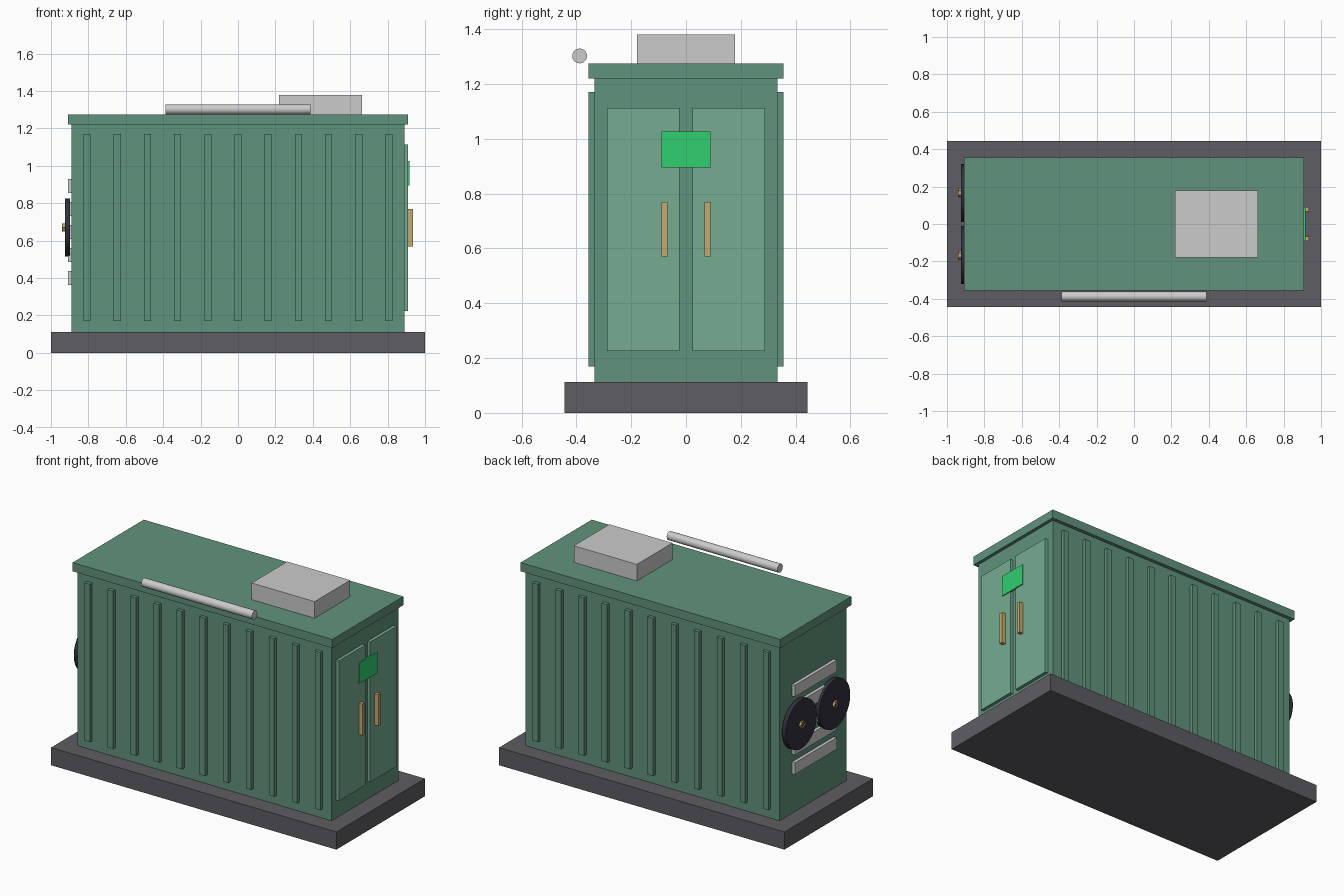
import bpy
from math import pi, radians
from mathutils import Matrix, Vector

if "Cube" in bpy.data.objects:
    bpy.data.objects.remove(bpy.data.objects["Cube"])


def mat(name, r, g, b):
    m = bpy.data.materials.new(name)
    m.diffuse_color = (r, g, b, 1)
    m.use_nodes = True
    m.node_tree.nodes["Principled BSDF"].inputs["Base Color"].default_value = m.diffuse_color
    return m


GREEN = mat("green_paint", 0.12, 0.29, 0.20)
DOOR = mat("door_green", 0.18, 0.41, 0.29)
DARK = mat("dark_plinth", 0.11, 0.11, 0.125)
BLACK = mat("fan_black", 0.03, 0.03, 0.045)
BRASS = mat("brass", 0.55, 0.40, 0.16)
SIGN = mat("sign_green", 0.03, 0.62, 0.16)
WHITE = mat("tube_white", 0.8, 0.8, 0.82)


def box(name, lo, hi, material=None):
    """Box from its two opposite corners."""
    lo, hi = Vector(lo), Vector(hi)
    bpy.ops.mesh.primitive_cube_add(size=1, location=(lo + hi) / 2)
    o = bpy.context.object
    o.name = name
    o.data.transform(Matrix.Diagonal((*(hi - lo), 1)))
    if material:
        o.data.materials.append(material)
    return o


def rod(name, centre, radius, length, material, sides):
    """Cylinder lying along x."""
    bpy.ops.mesh.primitive_cylinder_add(vertices=sides, radius=radius, depth=length,
                                        location=centre, rotation=(0, pi / 2, 0))
    o = bpy.context.object
    o.name = name
    o.data.materials.append(material)
    bpy.ops.object.shade_smooth_by_angle(angle=radians(35))
    return o


# Plinth, cabin and roof
box("plinth", (-1, -0.443, 0), (1, 0.443, 0.112), DARK)
box("cabin", (-0.89, -0.334, 0.112), (0.89, 0.334, 1.22), GREEN)
box("roof", (-0.91, -0.356, 1.22), (0.91, 0.356, 1.275), GREEN)

# Corrugation ribs on both long sides
for i in range(11):
    x = -0.807 + i * 0.1614
    for side, y0, y1 in (("front", -0.356, -0.33), ("back", 0.33, 0.356)):
        box(f"{side}_rib_{i + 1}", (x - 0.019, y0, 0.17), (x + 0.019, y1, 1.17), GREEN)

# Double doors with handles
for side, s in (("left", -1), ("right", 1)):
    y = s * 0.156
    box(f"{side}_door", (0.885, y - 0.132, 0.225), (0.91, y + 0.132, 1.113), DOOR)
    y = s * 0.079
    box(f"{side}_handle", (0.908, y - 0.011, 0.57), (0.936, y + 0.011, 0.77), BRASS)

# Door sign
box("door_sign", (0.905, -0.09, 0.895), (0.916, 0.09, 1.026), SIGN)

# Roof unit and tube light
box("roof_unit", (0.22, -0.178, 1.27), (0.662, 0.178, 1.38))
rod("tube_light", (0, -0.388, 1.302), 0.027, 0.776, WHITE, 20)

# Louvre slats on the left end
for i in range(5):
    z = 0.4 + i * 0.123
    box(f"louvre_{i + 1}", (-0.91, -0.21, z - 0.037), (-0.885, 0.21, z + 0.037))

# Two fans with brass blades
for side, y in (("front", -0.167), ("back", 0.167)):
    rod(f"{side}_fan_disc", (-0.912, y, 0.67), 0.155, 0.028, BLACK, 28)
    rod(f"{side}_fan_hub", (-0.93, y, 0.67), 0.02, 0.022, BLACK, 12)
    for k in range(6):
        blade = box(f"{side}_fan_blade_{k + 1}", (-0.007, -0.011, 0.012), (0.007, 0.011, 0.054), BRASS)
        blade.matrix_world = (Matrix.Translation((-0.931, y, 0.67))
                              @ Matrix.Rotation(k * pi / 3, 4, 'X')
                              @ Matrix.Rotation(radians(25), 4, 'Z'))
